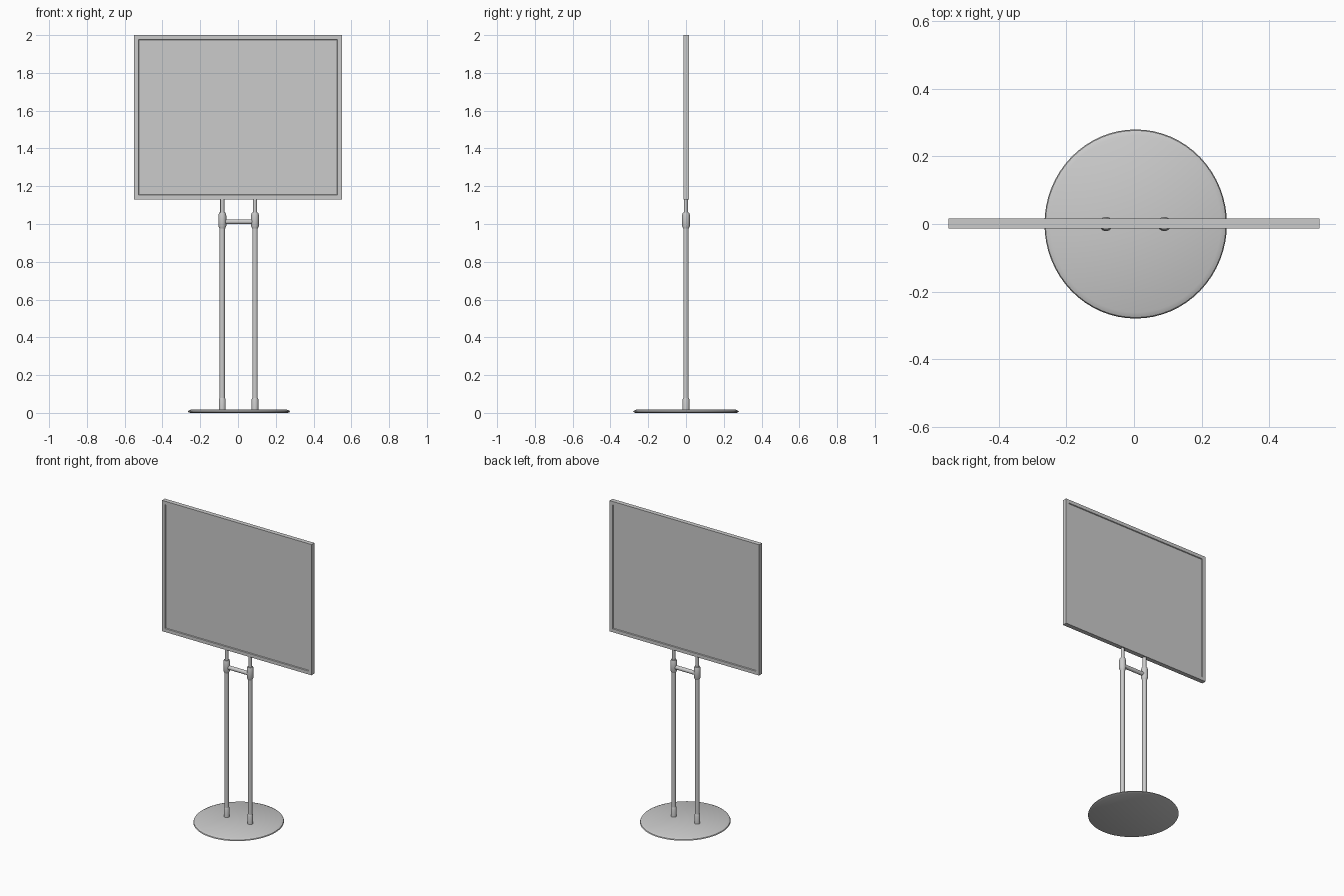
import bpy
import bmesh
import math

cube = bpy.data.objects.get("Cube")
if cube:
    bpy.data.objects.remove(cube, do_unlink=True)

grey = bpy.data.materials.new("plain grey")
grey.use_nodes = True
GREY = (0.6, 0.6, 0.6, 1)
grey.diffuse_color = GREY
grey.node_tree.nodes["Principled BSDF"].inputs["Base Color"].default_value = GREY


def finish(name, bm):
    bmesh.ops.recalc_face_normals(bm, faces=bm.faces)
    mesh = bpy.data.meshes.new(name)
    bm.to_mesh(mesh)
    bm.free()
    mesh.materials.append(grey)
    obj = bpy.data.objects.new(name, mesh)
    bpy.context.collection.objects.link(obj)
    return obj


def smooth(obj):
    bpy.ops.object.select_all(action="DESELECT")
    obj.select_set(True)
    bpy.context.view_layer.objects.active = obj
    bpy.ops.object.shade_smooth_by_angle(angle=math.radians(35))


def lathe(name, profile, location, segments=24):
    """Stack rings of (radius, height) and cap both ends."""
    bm = bmesh.new()
    rings = []
    for r, z in profile:
        angles = [math.tau * i / segments for i in range(segments)]
        rings.append([bm.verts.new((r * math.cos(a), r * math.sin(a), z)) for a in angles])
    for low, high in zip(rings, rings[1:]):
        for i in range(segments):
            j = (i + 1) % segments
            bm.faces.new((low[i], low[j], high[j], high[i]))
    bm.faces.new(rings[0])
    bm.faces.new(rings[-1])
    obj = finish(name, bm)
    obj.location = location
    smooth(obj)
    return obj


# Round foot plate with a softened upper rim
foot = lathe("base_plate", [(0.268, 0), (0.28, 0.005), (0.277, 0.011), (0.262, 0.018)],
             (0.005, 0, 0), 64)
foot.scale.x = 0.965

# Sign board: a slab with a shallow recess inside the frame on both faces
bm = bmesh.new()
bmesh.ops.create_cube(bm, size=1)
bmesh.ops.scale(bm, vec=(1.10, 0.03, 0.87), verts=bm.verts)
bm.normal_update()
broad = [f for f in bm.faces if abs(f.normal.y) > 0.9]
bmesh.ops.inset_individual(bm, faces=broad, thickness=0.032)
bmesh.ops.inset_individual(bm, faces=broad, thickness=0.004, depth=-0.005)
board = finish("sign_board", bm)
board.location = (0, 0.002, 1.565)

# Twin posts, each with a foot collar, an upper collar and a thin rod
post_parts = {
    "post": [(0.0145, 0.015), (0.0145, 1.0)],
    "foot_collar": [(0.018, 0.015), (0.018, 0.07), (0.0145, 0.08)],
    "upper_collar": [(0.0145, 0.975), (0.021, 0.99), (0.021, 1.045), (0.017, 1.06)],
    "rod": [(0.011, 1.04), (0.011, 1.14)],
}
for side, x in (("right", -0.083), ("left", 0.09)):
    for part, profile in post_parts.items():
        lathe(f"{side}_{part}", profile, (x, 0, 0))

# Crossbar between the upper collars
bar = lathe("crossbar", [(0.013, -0.08), (0.013, 0.08)], (0.0035, 0, 1.012), 16)
bar.rotation_euler.y = math.pi / 2
